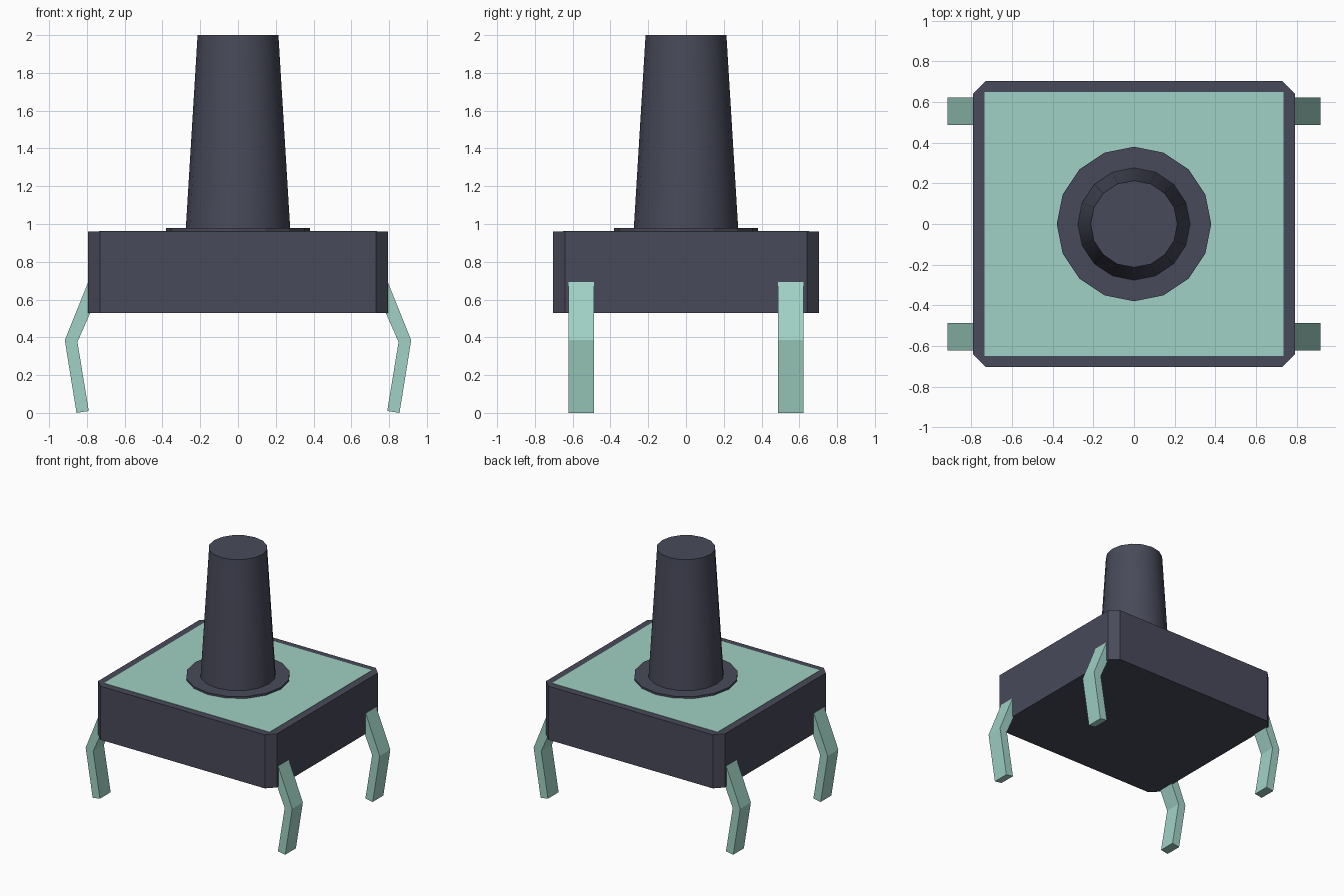
import bpy
import bmesh
import math

cube = bpy.data.objects.get("Cube")
if cube:
    bpy.data.objects.remove(cube, do_unlink=True)


def make_material(name, rgb):
    mat = bpy.data.materials.new(name)
    mat.use_nodes = True
    mat.diffuse_color = (*rgb, 1)
    bsdf = next(n for n in mat.node_tree.nodes if n.type == 'BSDF_PRINCIPLED')
    bsdf.inputs["Base Color"].default_value = (*rgb, 1)
    return mat


dark = make_material("dark slate plastic", (0.064, 0.068, 0.10))
green = make_material("pale green metal", (0.35, 0.64, 0.555))


def prism(name, outline, extrude, mat):
    """Extrude a closed 3D outline along a vector into a solid."""
    bm = bmesh.new()
    face = bm.faces.new([bm.verts.new(p) for p in outline])
    new = bmesh.ops.extrude_face_region(bm, geom=[face])["geom"]
    bmesh.ops.translate(bm, vec=extrude,
                        verts=[v for v in new if isinstance(v, bmesh.types.BMVert)])
    bmesh.ops.recalc_face_normals(bm, faces=bm.faces)
    mesh = bpy.data.meshes.new(name)
    bm.to_mesh(mesh)
    bm.free()
    mesh.materials.append(mat)
    obj = bpy.data.objects.new(name, mesh)
    bpy.context.collection.objects.link(obj)
    return obj


def cone(name, r_bottom, r_top, z0, z1, mat):
    bpy.ops.mesh.primitive_cone_add(vertices=16, radius1=r_bottom, radius2=r_top,
                                    depth=z1 - z0, location=(0, 0, (z0 + z1) / 2))
    obj = bpy.context.object
    obj.name = name
    obj.data.materials.append(mat)
    return obj


# Housing: a block with chamfered vertical corners
hx, hy, cut = 0.793, 0.703, 0.063
base, top = 0.53, 0.96
corners = [(hx, hy - cut), (hx - cut, hy), (cut - hx, hy), (-hx, hy - cut),
           (-hx, cut - hy), (cut - hx, -hy), (hx - cut, -hy), (hx, cut - hy)]
prism("housing", [(x, y, base) for x, y in corners], (0, 0, top - base), dark)

# Thin metal cover plate on the housing
px, py = 0.735, 0.65
prism("cover_plate", [(px, py, top - 0.004), (-px, py, top - 0.004),
                      (-px, -py, top - 0.004), (px, -py, top - 0.004)],
      (0, 0, 0.007), green)

# Collar and tapered plunger
cone("collar", 0.38, 0.38, top, 0.978, dark)
cone("plunger", 0.277, 0.214, 0.965, 2.0, dark)
bpy.ops.object.shade_smooth_by_angle(angle=math.radians(30))

# Four bent legs
leg_profile = [(0.78, 0.725), (0.917, 0.385), (0.855, 0.0),
               (0.79, 0.01), (0.85, 0.375), (0.78, 0.535)]
for side, sx in (("left", 1), ("right", -1)):
    for end, y in (("front", -0.622), ("back", 0.487)):
        prism(f"{end}_{side}_leg", [(sx * x, y, z) for x, z in leg_profile],
              (0, 0.135, 0), green)
